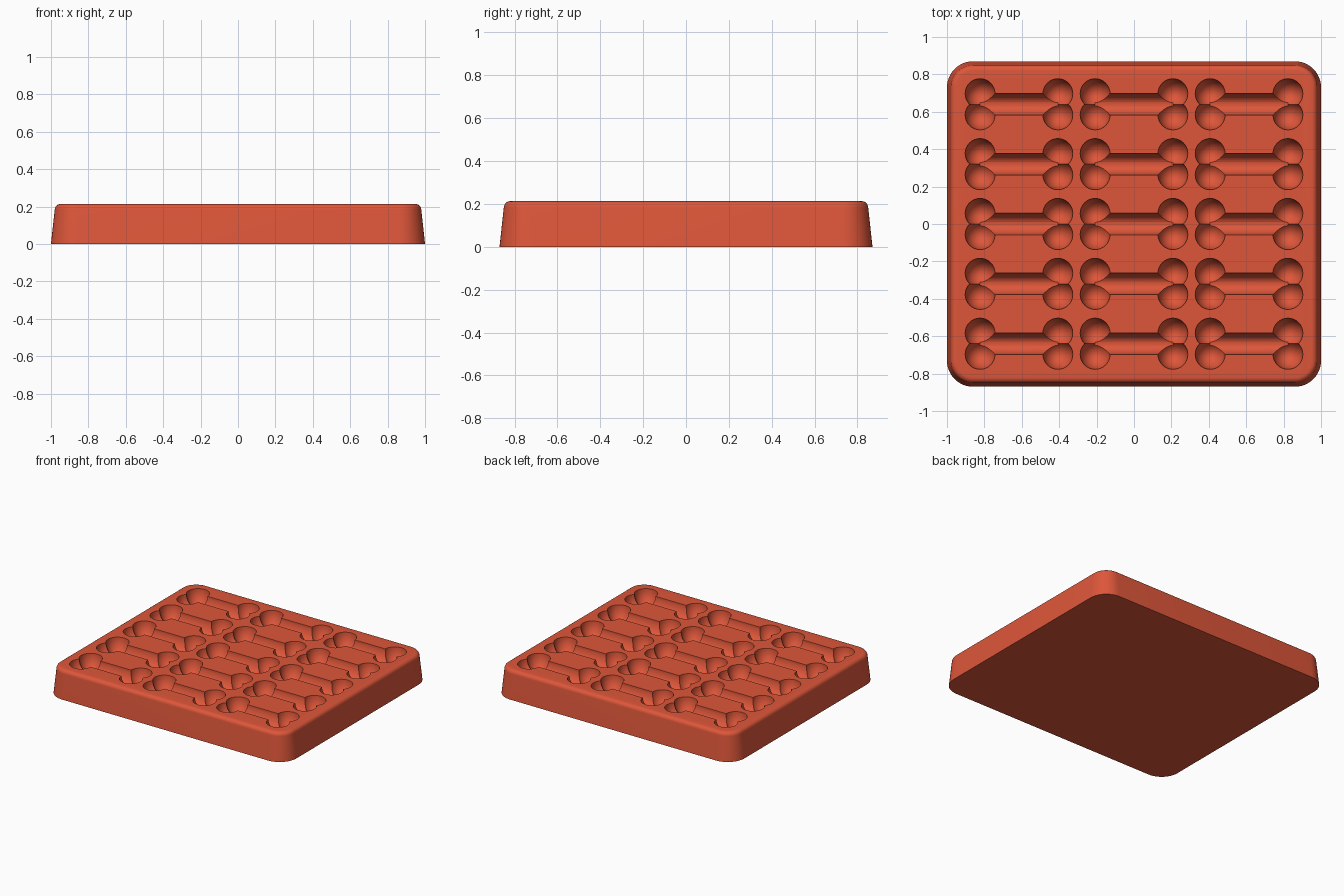
import bpy
import bmesh
from math import cos, sin, pi, radians

if "Cube" in bpy.data.objects:
    bpy.data.objects.remove(bpy.data.objects["Cube"], do_unlink=True)

HALF_X, HALF_Y, HEIGHT = 1.0, 0.87, 0.213
CORNER, FILLET, DRAFT = 0.14, 0.03, 0.02
COLUMN_STEP, ROW_STEP = 0.615, 0.32
LOBE_X, LOBE_Y, LOBE_RADIUS, LOBE_DEPTH = 0.208, 0.057, 0.08, 0.11
BAR_RADIUS, BAR_DEPTH = 0.058, 0.09

# Terracotta rubber
rubber = bpy.data.materials.new("terracotta_red")
rubber.use_nodes = True
colour = (0.73, 0.094, 0.042, 1)
rubber.diffuse_color = colour
rubber.node_tree.nodes["Principled BSDF"].inputs["Base Color"].default_value = colour


def finish(name, bm):
    bmesh.ops.recalc_face_normals(bm, faces=bm.faces[:])
    mesh = bpy.data.meshes.new(name)
    bm.to_mesh(mesh)
    bm.free()
    mesh.materials.append(rubber)
    obj = bpy.data.objects.new(name, mesh)
    bpy.context.collection.objects.link(obj)
    return obj


def activate(obj):
    bpy.ops.object.select_all(action="DESELECT")
    bpy.context.view_layer.objects.active = obj
    obj.select_set(True)


def combine(target, tool, operation):
    tool.hide_render = True
    mod = target.modifiers.new(operation.lower(), "BOOLEAN")
    mod.operation, mod.solver, mod.object = operation, "EXACT", tool
    activate(target)
    bpy.ops.object.modifier_apply(modifier=mod.name)
    bpy.data.objects.remove(tool, do_unlink=True)


def rounded_ring(bm, inset, z, steps=12):
    radius = CORNER - inset
    ring = []
    for quarter, (sx, sy) in enumerate([(1, 1), (-1, 1), (-1, -1), (1, -1)]):
        for i in range(steps + 1):
            a = (quarter + i / steps) * pi / 2
            ring.append(bm.verts.new((sx * (HALF_X - CORNER) + radius * cos(a),
                                      sy * (HALF_Y - CORNER) + radius * sin(a), z)))
    return ring


# Tray block: drafted wall with a rounded top rim
bm = bmesh.new()
profile = [(0, 0)]
for i in range(7):
    a = i / 6 * pi / 2
    profile.append((DRAFT + FILLET * (1 - cos(a)), HEIGHT - FILLET * (1 - sin(a))))
rings = [rounded_ring(bm, inset, z) for inset, z in profile]
for low, high in zip(rings, rings[1:]):
    for i in range(len(low)):
        j = (i + 1) % len(low)
        bm.faces.new((low[i], low[j], high[j], high[i]))
bm.faces.new(rings[0][::-1])
bm.faces.new(rings[-1])
tray = finish("treat_tray", bm)


# Bone-shaped pocket cutter: a round bar with two lobes at each end
def bar():
    bm = bmesh.new()
    bmesh.ops.create_cone(bm, cap_ends=True, segments=32, radius1=BAR_RADIUS,
                          radius2=BAR_RADIUS, depth=2 * LOBE_X)
    for v in bm.verts:
        x, y, z = v.co
        v.co = (z, y, HEIGHT + 0.003 + x * BAR_DEPTH / BAR_RADIUS)
    return finish("pocket_cutter", bm)


def lobe(sx, sy):
    bm = bmesh.new()
    bmesh.ops.create_uvsphere(bm, u_segments=32, v_segments=20, radius=LOBE_RADIUS)
    for v in bm.verts:
        x, y, z = v.co
        v.co = (sx * LOBE_X + x, sy * LOBE_Y + y,
                HEIGHT + 0.002 + z * LOBE_DEPTH / LOBE_RADIUS)
    return finish("lobe_cutter", bm)


pocket = bar()
for sx in (-1, 1):
    for sy in (-1, 1):
        combine(pocket, lobe(sx, sy), "UNION")

# Repeat the pocket in three columns and five rows
for axis, count, step in ((0, 3, COLUMN_STEP), (1, 5, ROW_STEP)):
    array = pocket.modifiers.new("repeat", "ARRAY")
    array.count = count
    array.use_relative_offset = False
    array.use_constant_offset = True
    offset = [0, 0, 0]
    offset[axis] = step
    array.constant_offset_displace = offset
pocket.location = (-COLUMN_STEP, -2 * ROW_STEP, 0)
bpy.context.view_layer.update()
combine(tray, pocket, "DIFFERENCE")

activate(tray)
bpy.ops.object.shade_smooth_by_angle(angle=radians(30))
